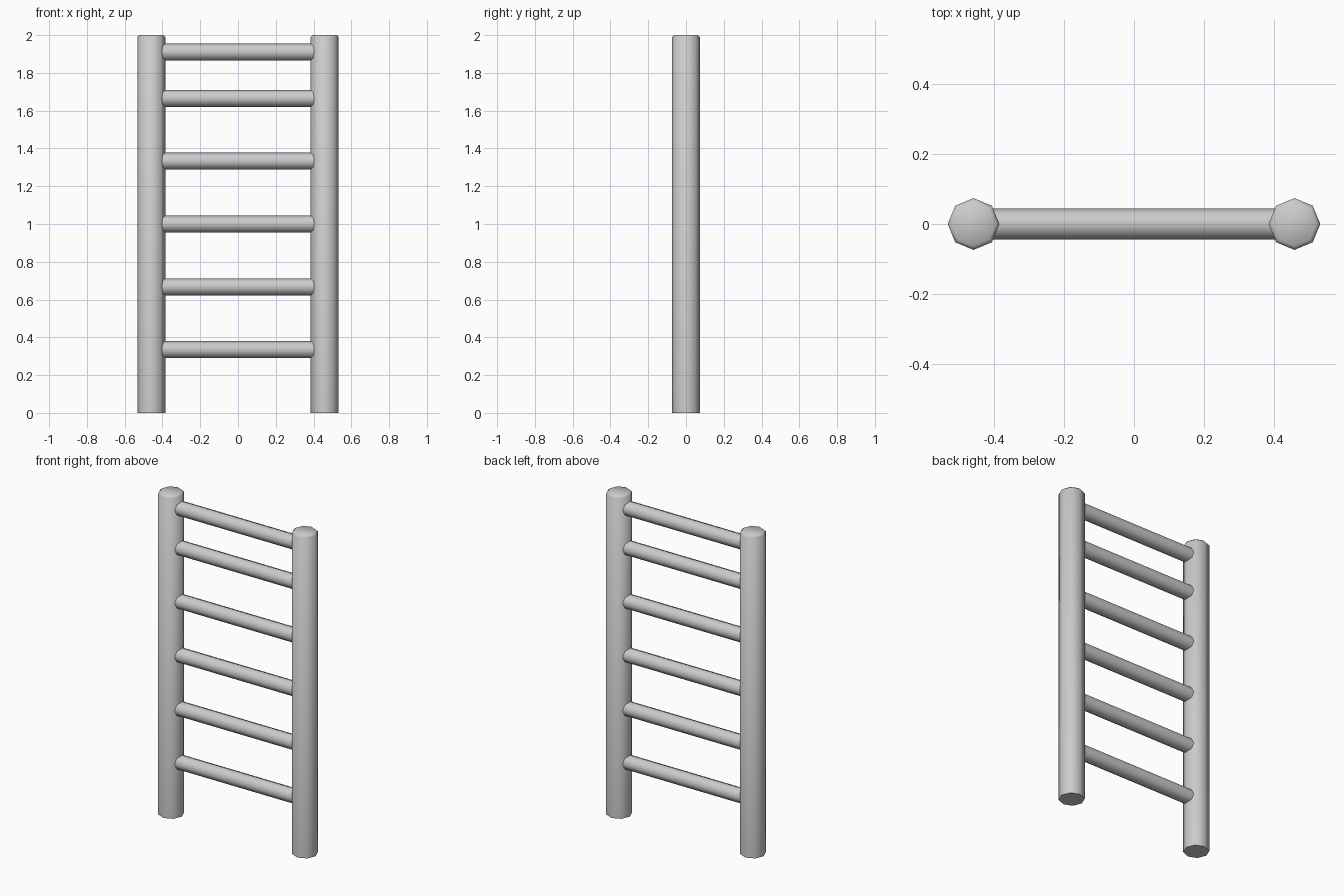
import bpy, bmesh, math

if "Cube" in bpy.data.objects:
    bpy.data.objects.remove(bpy.data.objects["Cube"])

SIDES = 8
POST_X, POST_R, HEIGHT = 0.459, 0.074, 2.0
RUNG_R = 0.045
RUNG_HEIGHTS = [0.335, 0.667, 1.0, 1.333, 1.665, 1.91]


def rod(name, radius, length, location, rotation=(0, 0, 0)):
    bpy.ops.mesh.primitive_cylinder_add(vertices=SIDES, radius=radius, depth=length,
                                        location=location, rotation=rotation)
    obj = bpy.context.object
    obj.name = name
    return obj


def smooth(obj):
    bpy.ops.object.select_all(action='DESELECT')
    obj.select_set(True)
    bpy.context.view_layer.objects.active = obj
    bpy.ops.object.shade_smooth_by_angle(angle=math.radians(50))


# Side posts, with a small chamfer around the top only
for side, sx in (("left", -1), ("right", 1)):
    post = rod(side + "_post", POST_R, HEIGHT, (sx * POST_X, 0, HEIGHT / 2))
    bm = bmesh.new()
    bm.from_mesh(post.data)
    rim = [e for e in bm.edges if all(v.co.z > 0 for v in e.verts)]
    bmesh.ops.bevel(bm, geom=rim, offset=0.01, segments=1, affect='EDGES')
    bm.to_mesh(post.data)
    bm.free()
    smooth(post)

# Rungs, running into the posts
for i, z in enumerate(RUNG_HEIGHTS, 1):
    smooth(rod(f"rung_{i}", RUNG_R, 2 * POST_X, (0, 0, z), (0, math.pi / 2, 0)))
